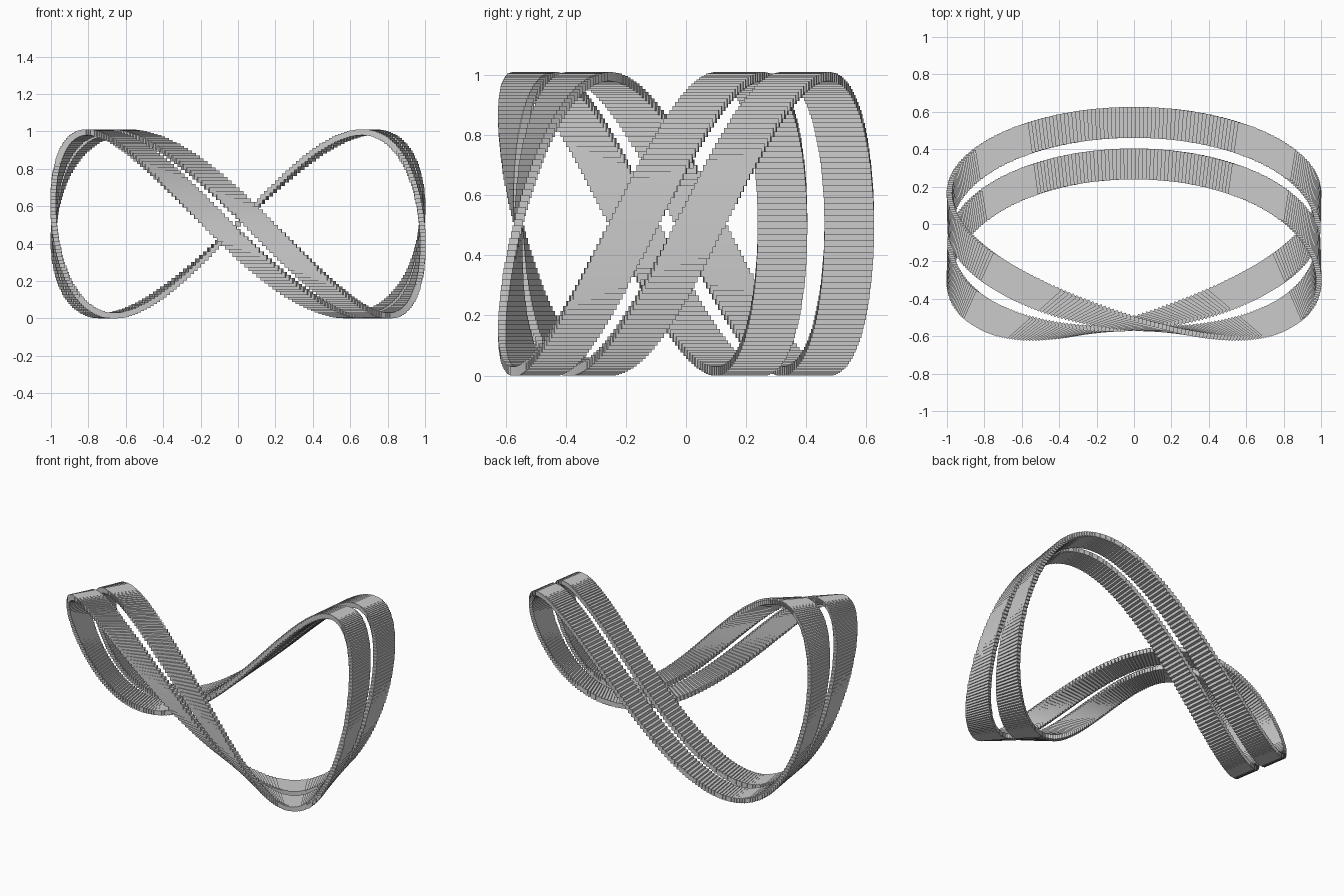
import bpy, bmesh
from math import sin, cos, pi, radians
from mathutils import Matrix, Vector

if "Cube" in bpy.data.objects:
    bpy.data.objects.remove(bpy.data.objects["Cube"])

N = 300                                # blocks per lap
OFFSET, WIDTH = 0.111, 0.165           # band offset from the centre line, band width
THICK, HEIGHT = 0.03, 0.03


def centre(d):
    """Saddle-like centre line, d measured from the front."""
    return Vector((-0.983 * sin(d), -0.06 - 0.495 * cos(d), 0.505 - 0.49 * sin(-2 * d)))


def heading(d):
    """Turn of each block about z: half a turn per lap plus a sway."""
    return d / 2 + radians(45) * sin(d)


# One band of level blocks that closes after two laps, making the split twisted ribbon
bm = bmesh.new()
for i in range(2 * N):
    d = 2 * pi * i / N
    m = (Matrix.Translation(centre(d)) @ Matrix.Rotation(heading(d), 4, 'Z')
         @ Matrix.Translation((OFFSET, 0, 0)) @ Matrix.Diagonal((WIDTH, THICK, HEIGHT, 1)))
    bmesh.ops.create_cube(bm, size=1, matrix=m)
mesh = bpy.data.meshes.new("split_ribbon")
bm.to_mesh(mesh)
bm.free()

# Centre the ribbon and stand it on the ground
lo = [min(v.co[k] for v in mesh.vertices) for k in range(3)]
hi = [max(v.co[k] for v in mesh.vertices) for k in range(3)]
mesh.transform(Matrix.Translation((-(lo[0] + hi[0]) / 2, -(lo[1] + hi[1]) / 2, -lo[2])))
ribbon = bpy.data.objects.new("split_ribbon", mesh)
bpy.context.collection.objects.link(ribbon)
